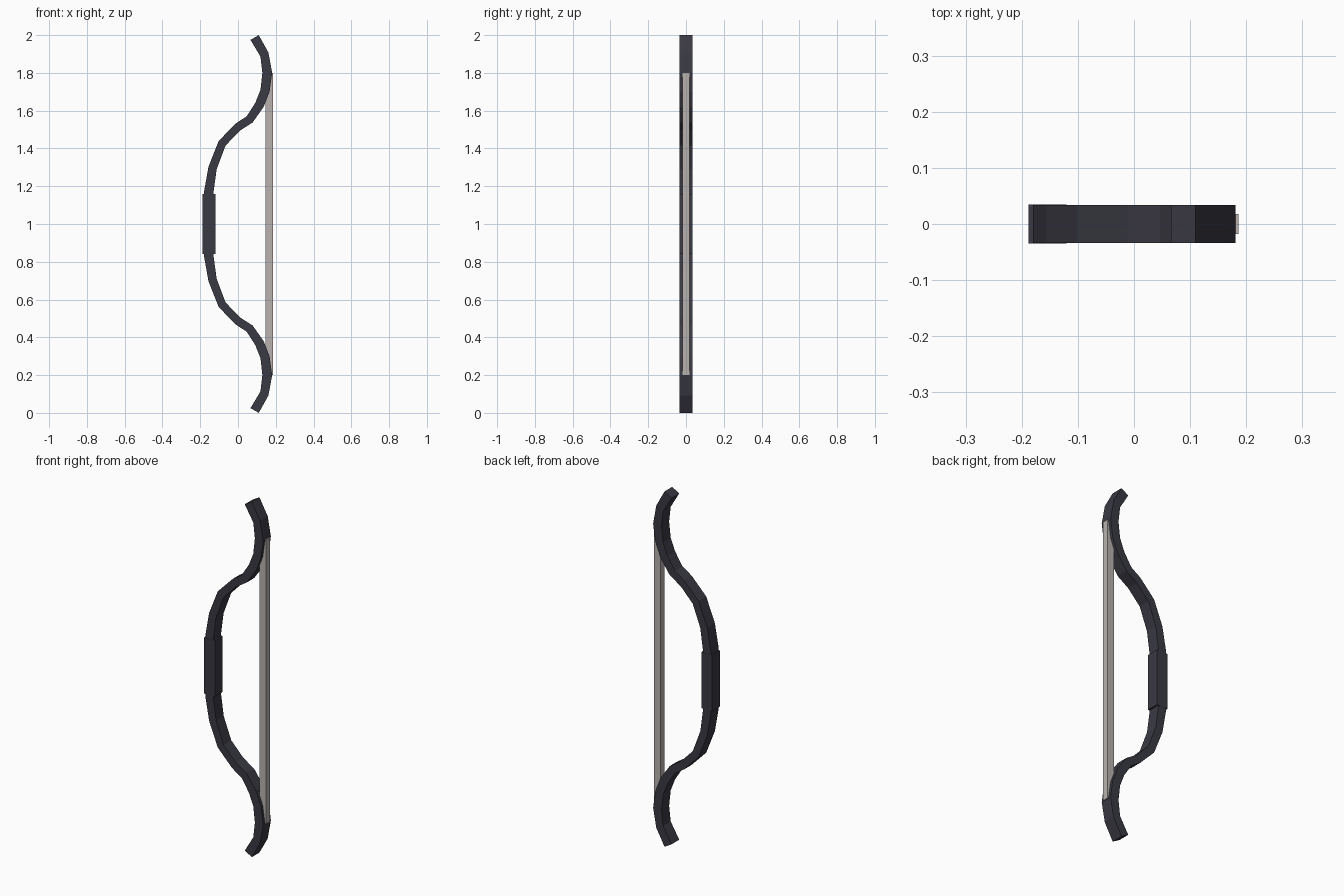
import bpy
import bmesh

cube = bpy.data.objects.get("Cube")
if cube:
    bpy.data.objects.remove(cube, do_unlink=True)


def material(name, colour):
    mat = bpy.data.materials.new(name)
    mat.use_nodes = True
    mat.diffuse_color = colour
    mat.node_tree.nodes["Principled BSDF"].inputs["Base Color"].default_value = colour
    return mat


def finish(name, bm, mat):
    bmesh.ops.recalc_face_normals(bm, faces=bm.faces)
    mesh = bpy.data.meshes.new(name)
    bm.to_mesh(mesh)
    bm.free()
    mesh.materials.append(mat)
    obj = bpy.data.objects.new(name, mesh)
    bpy.context.collection.objects.link(obj)
    return obj


def box(name, centre, size, mat):
    bm = bmesh.new()
    bmesh.ops.create_cube(bm, size=1)
    for v in bm.verts:
        v.co = [c + s * p for c, s, p in zip(centre, size, v.co)]
    return finish(name, bm, mat)


def ribbon(name, outline, half_depth, mat):
    """Rectangular bar swept through pairs of (front edge, back edge) points."""
    bm = bmesh.new()
    rings = []
    for (xa, za), (xb, zb) in outline:
        corners = ((xa, -half_depth, za), (xb, -half_depth, zb),
                   (xb, half_depth, zb), (xa, half_depth, za))
        rings.append([bm.verts.new(c) for c in corners])
    for a, b in zip(rings, rings[1:]):
        for i in range(4):
            j = (i + 1) % 4
            bm.faces.new((a[i], a[j], b[j], b[i]))
    bm.faces.new(rings[0])
    bm.faces.new(rings[-1])
    return finish(name, bm, mat)


dark = material("dark slate", (0.042, 0.041, 0.056, 1))
pale = material("pale grey", (0.48, 0.45, 0.43, 1))

# Upper half of the bow, tip to grip, as outer and string-side edges
upper = [
    ((0.066, 1.975), (0.110, 2.000)),
    ((0.119, 1.886), (0.161, 1.908)),
    ((0.129, 1.800), (0.181, 1.800)),
    ((0.119, 1.711), (0.167, 1.700)),
    ((0.092, 1.642), (0.136, 1.620)),
    ((0.046, 1.570), (0.077, 1.537)),
    ((-0.012, 1.532), (0.010, 1.494)),
    ((-0.102, 1.440), (-0.066, 1.415)),
    ((-0.156, 1.304), (-0.113, 1.290)),
    ((-0.180, 1.170), (-0.130, 1.165)),
]
lower = [tuple((x, 2 - z) for x, z in pair) for pair in reversed(upper)]

# Limbs run as one continuous bar through the grip
ribbon("bow_limbs", upper + lower, 0.034, dark)

# Grip sleeve around the middle
box("grip", (-0.154, 0, 1.0), (0.068, 0.070, 0.315), dark)

# Straight string between the limbs
box("bow_string", (0.166, 0, 1.0), (0.040, 0.036, 1.6), pale)
